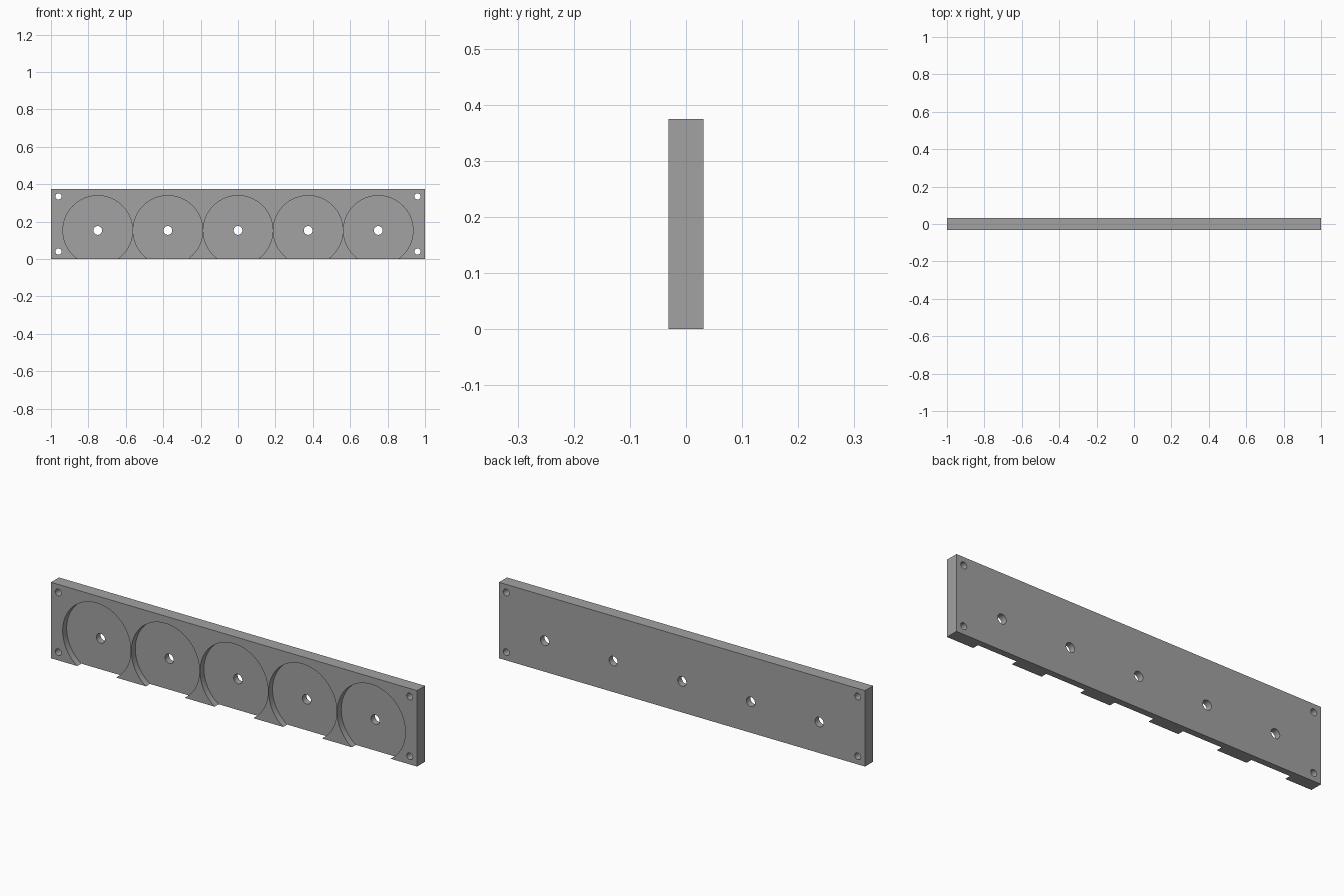
import bpy
import math

cube = bpy.data.objects.get("Cube")
if cube:
    bpy.data.objects.remove(cube, do_unlink=True)

LENGTH, DEPTH, HEIGHT = 2.0, 0.0625, 0.375
PITCH = 0.375
POCKET_Z, POCKET_R, POCKET_DEPTH = 0.153, 0.186, 0.0312

grey = bpy.data.materials.new("plain grey")
grey.use_nodes = True
colour = (0.36, 0.36, 0.36, 1)
grey.diffuse_color = colour
grey.node_tree.nodes["Principled BSDF"].inputs["Base Color"].default_value = colour

# Rectangular plate
bpy.ops.mesh.primitive_cube_add(size=1, location=(0, 0, HEIGHT / 2))
plate = bpy.context.object
plate.name = "holder_plate"
plate.scale = (LENGTH, DEPTH, HEIGHT)
bpy.ops.object.transform_apply(location=True, rotation=True, scale=True)
plate.data.materials.append(grey)


def cut_round(name, x, z, radius, y=0.0, length=0.2, sides=48):
    """Cut a cylinder running along y out of the plate."""
    bpy.ops.mesh.primitive_cylinder_add(
        vertices=sides, radius=radius, depth=length,
        location=(x, y, z), rotation=(math.pi / 2, 0, 0))
    cutter = bpy.context.object
    cutter.name = name
    cutter.hide_render = True
    cutter.data.materials.append(grey)
    mod = plate.modifiers.new(name, "BOOLEAN")
    mod.operation = "DIFFERENCE"
    mod.solver = "EXACT"
    mod.object = cutter
    bpy.context.view_layer.objects.active = plate
    bpy.ops.object.modifier_apply(modifier=mod.name)
    bpy.data.objects.remove(cutter, do_unlink=True)


# Five round pockets in the front, open at the bottom edge, each with a centre hole
for i in range(-2, 3):
    x = i * PITCH
    floor_y = -DEPTH / 2 + POCKET_DEPTH
    cut_round("pocket_cutter", x, POCKET_Z, POCKET_R, floor_y - 0.1, 0.2, 128)
    cut_round("centre_hole_cutter", x, POCKET_Z, 0.0235)

# Four corner screw holes
for x in (-0.96, 0.96):
    for z in (0.04, 0.335):
        cut_round("corner_hole_cutter", x, z, 0.0165)

# Smooth the curved walls, keep flat faces crisp
bpy.ops.object.select_all(action="DESELECT")
plate.select_set(True)
bpy.context.view_layer.objects.active = plate
bpy.ops.object.shade_smooth_by_angle(angle=math.radians(30))
